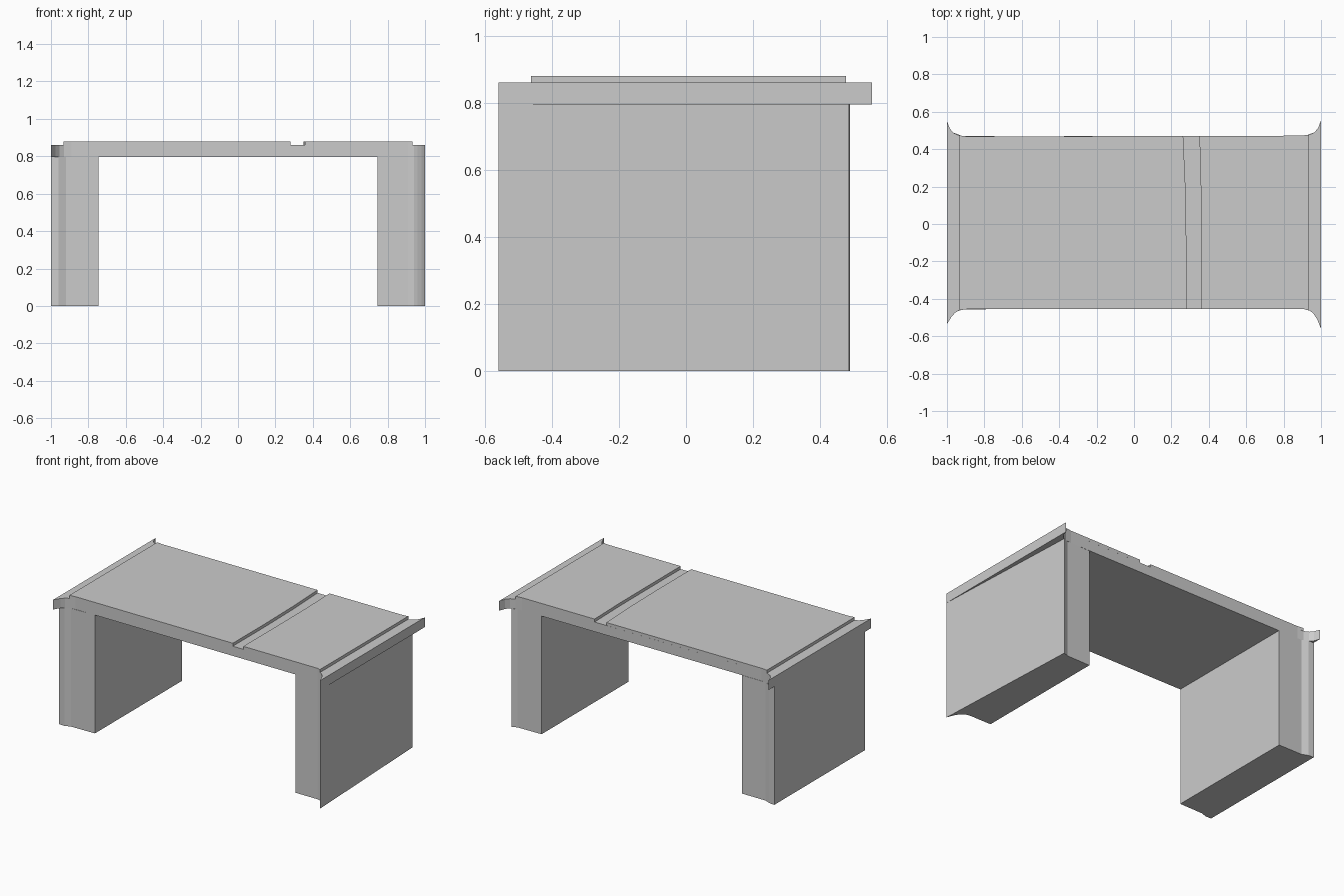
import bpy, bmesh


def prism(name, outline, z0, z1):
    """Extrude a plan outline (x, y) from z0 to z1."""
    bm = bmesh.new()
    face = bm.faces.new([bm.verts.new((x, y, z0)) for x, y in outline])
    ext = bmesh.ops.extrude_face_region(bm, geom=[face], use_keep_orig=True)
    for v in ext["geom"]:
        if isinstance(v, bmesh.types.BMVert):
            v.co.z = z1
    bmesh.ops.recalc_face_normals(bm, faces=bm.faces[:])
    mesh = bpy.data.meshes.new(name)
    bm.to_mesh(mesh)
    bm.free()
    obj = bpy.data.objects.new(name, mesh)
    bpy.context.collection.objects.link(obj)
    return obj


# Flared corner curves, each listed from the middle outwards
front_left = [(-0.89, -0.455), (-0.93, -0.46), (-0.955, -0.473), (-0.975, -0.495), (-1, -0.535)]
front_right = [(0.91, -0.455), (0.94, -0.463), (0.96, -0.48), (0.98, -0.51), (1, -0.56)]
back_right = [(0.89, 0.472), (0.935, 0.477), (0.965, 0.49), (0.985, 0.515), (1, 0.555)]
back_left = [(-0.89, 0.468), (-0.935, 0.473), (-0.965, 0.487), (-0.985, 0.51), (-1, 0.55)]

# Table slab with four flared corners
prism("table_slab", front_left[::-1] + front_right + back_right[::-1] + back_left, 0.795, 0.86)

# Raised top panels, separated by a slightly bent groove
prism("large_top_panel", [(-0.932, -0.46), (-0.89, -0.455), (0.28, -0.455), (0.28, -0.1),
                          (0.275, 0.2), (0.263, 0.47), (-0.89, 0.468), (-0.932, 0.473)], 0.86, 0.88)
prism("small_top_panel", [(0.358, -0.455), (0.91, -0.455), (0.932, -0.462), (0.932, 0.477),
                          (0.89, 0.472), (0.35, 0.471), (0.357, 0.2), (0.358, -0.1)], 0.86, 0.88)

# Left pedestal, straight outer side with shallow waves at the ends
prism("left_pedestal", [(-1, -0.47), (-0.96, -0.473), (-0.92, -0.458), (-0.745, -0.455),
                        (-0.745, 0.47), (-0.92, 0.47), (-0.96, 0.487), (-1, 0.49)], 0, 0.795)

# Right pedestal, full flare at the front and a tapered outer side
prism("right_pedestal", [(0.745, -0.455)] + front_right +
      [(0.955, 0.487), (0.92, 0.473), (0.745, 0.47)], 0, 0.795)
